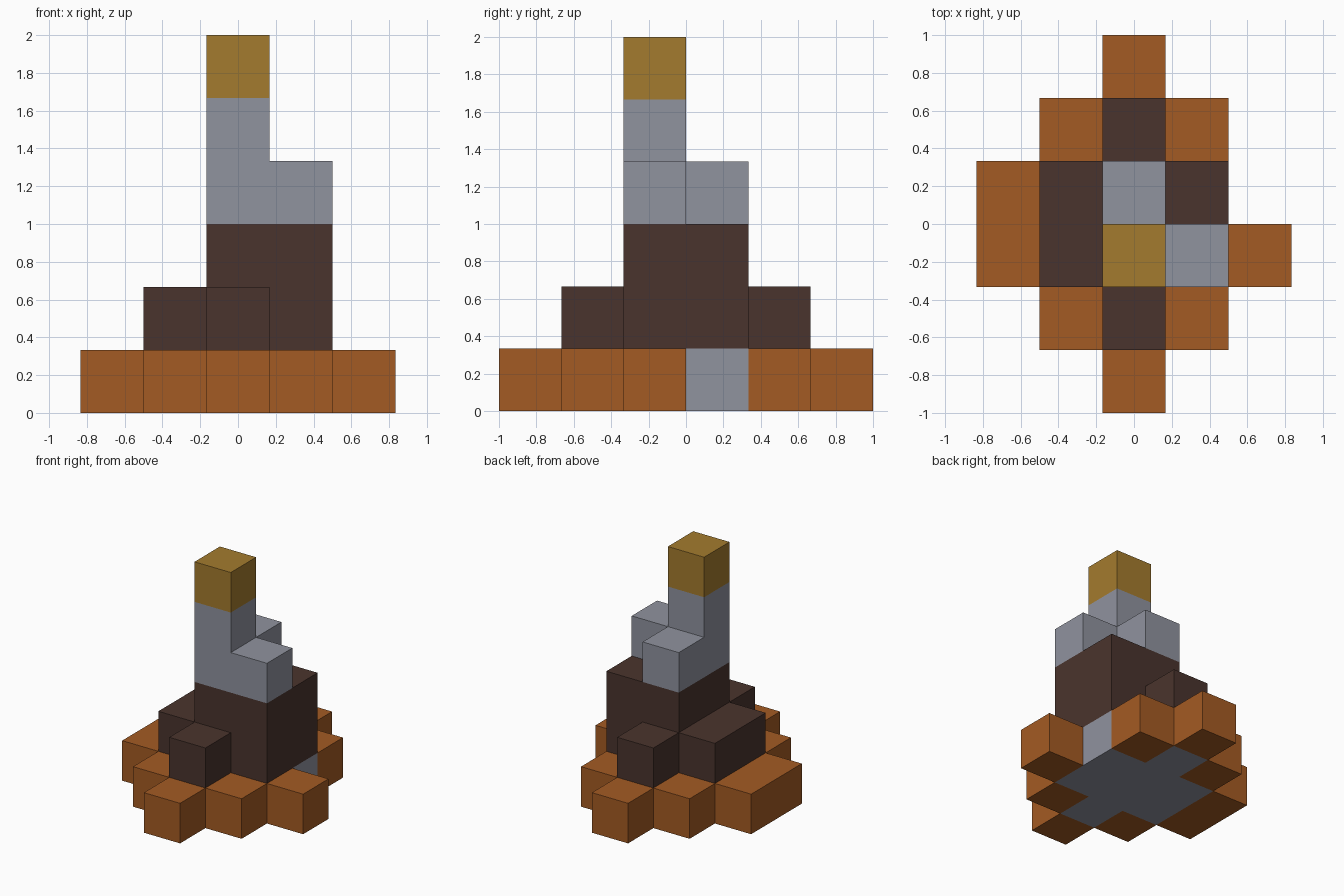
import bpy
import bmesh
from mathutils import Vector

if "Cube" in bpy.data.objects:
    bpy.data.objects.remove(bpy.data.objects["Cube"], do_unlink=True)

UNIT = 1 / 3  # edge of one block


def linear(c):
    c /= 255
    return c / 12.92 if c <= 0.04045 else ((c + 0.055) / 1.055) ** 2.4


def material(name, *rgb):
    colour = tuple(linear(c) for c in rgb) + (1,)
    mat = bpy.data.materials.new(name)
    mat.use_nodes = True
    mat.diffuse_color = colour
    bsdf = mat.node_tree.nodes["Principled BSDF"]
    bsdf.inputs["Base Color"].default_value = colour
    bsdf.inputs["Roughness"].default_value = 0.9
    return mat


def box(xs, ys, zs):
    """Block cells in inclusive column, row and level ranges."""
    return {(x, y, z) for x in range(xs[0], xs[1] + 1)
            for y in range(ys[0], ys[1] + 1)
            for z in range(zs[0], zs[1] + 1)}


orange = material("orange clay", 164, 91, 35)
brown = material("dark brown", 74, 52, 45)
grey = material("stone grey", 144, 147, 159)
gold = material("gold", 164, 123, 46)

# Stepped footprint: a cross of blocks, shared by the core and the middle tier
cross = box((-1, 1), (-1, 0), (0, 0)) | box((0, 0), (-2, 1), (0, 0))

# Orange skirt around the stone core
base = (box((-1, 1), (-2, 1), (0, 0)) | box((0, 0), (-3, 2), (0, 0))
        | box((-2, -2), (-1, 0), (0, 0)) | box((2, 2), (-1, -1), (0, 0)))

parts = {
    "base_skirt": (base - cross, orange),
    "base_core": (cross, grey),
    "lower_tier": ({(x, y, 1) for x, y, z in cross}, brown),
    "upper_tier": (box((0, 1), (-1, 0), (2, 2)), brown),
    "stone_steps": ({(1, -1, 3), (0, 0, 3)}, grey),
    "stone_tower": (box((0, 0), (-1, -1), (3, 4)), grey),
    "tower_cap": ({(0, -1, 5)}, gold),
}
solid = set().union(*(cells for cells, mat in parts.values()))


def build(name, cells, mat):
    """Make the outer skin of a group of blocks, with no hidden faces."""
    bm = bmesh.new()
    for cell in sorted(cells):
        centre = Vector(cell) + Vector((0, 0.5, 0.5))
        for axis in range(3):
            for sign in (-1, 1):
                normal = Vector((0, 0, 0))
                normal[axis] = sign
                if tuple(int(c + n) for c, n in zip(cell, normal)) in solid:
                    continue
                u, v = Vector((0, 0, 0)), Vector((0, 0, 0))
                u[(axis + 1) % 3] = 0.5
                v[(axis + 2) % 3] = 0.5 * sign
                mid = centre + normal / 2
                corners = (mid - u - v, mid + u - v, mid + u + v, mid - u + v)
                bm.faces.new([bm.verts.new(p * UNIT) for p in corners])
    bmesh.ops.remove_doubles(bm, verts=bm.verts, dist=0.001)
    mesh = bpy.data.meshes.new(name)
    bm.to_mesh(mesh)
    bm.free()
    mesh.materials.append(mat)
    bpy.context.collection.objects.link(bpy.data.objects.new(name, mesh))


for part, (cells, mat) in parts.items():
    build(part, cells, mat)
